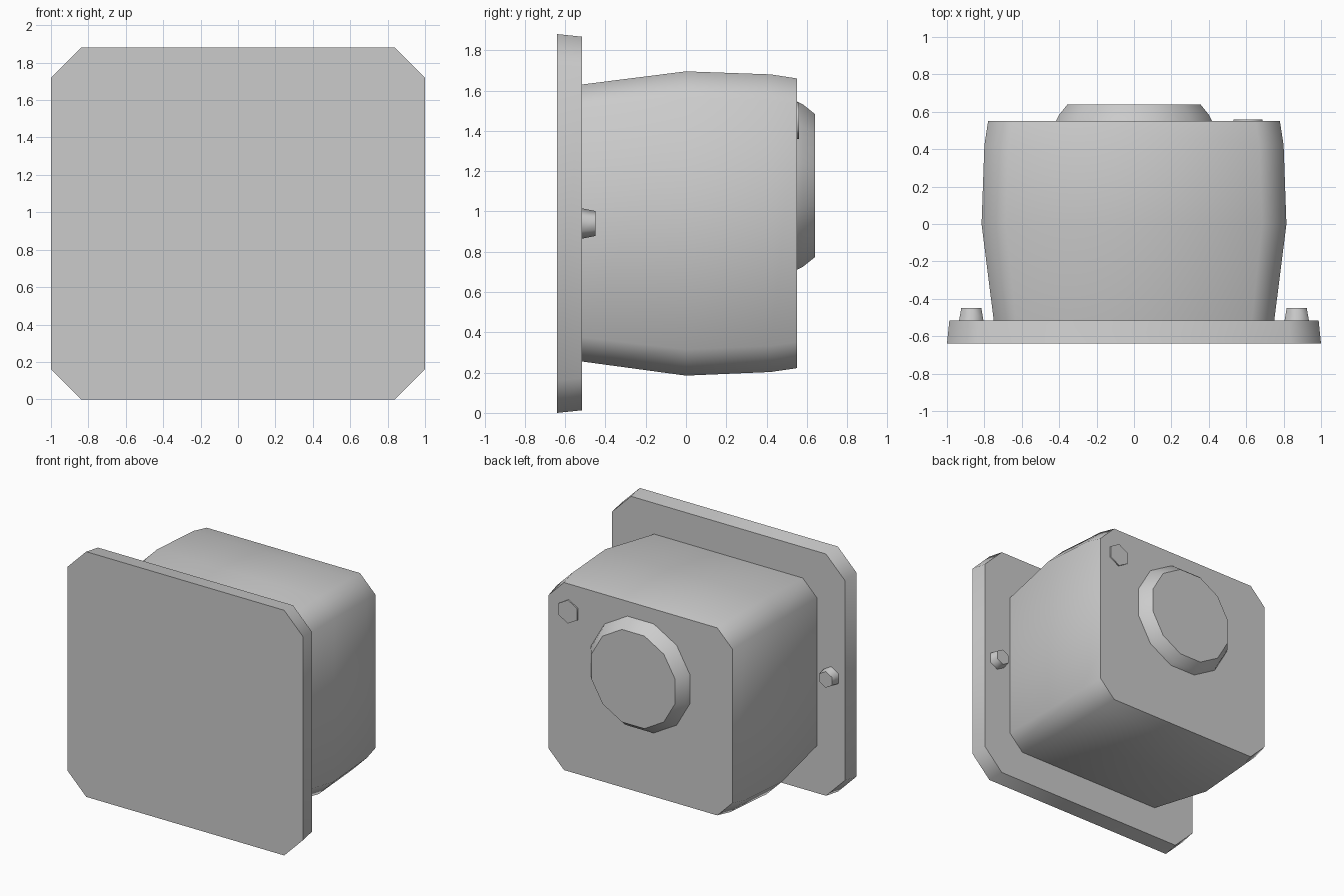
import bpy, bmesh, math

if "Cube" in bpy.data.objects:
    bpy.data.objects.remove(bpy.data.objects["Cube"])

grey = bpy.data.materials.new("plain_grey")
grey.diffuse_color = (0.6, 0.6, 0.6, 1)
grey.use_nodes = True
grey.node_tree.nodes["Principled BSDF"].inputs["Base Color"].default_value = grey.diffuse_color


def chamfered(y, hx, z0, z1, c):
    """Rectangle with cut corners, lying in the XZ plane."""
    return [(-hx + c, y, z0), (hx - c, y, z0), (hx, y, z0 + c), (hx, y, z1 - c),
            (hx - c, y, z1), (-hx + c, y, z1), (-hx, y, z1 - c), (-hx, y, z0 + c)]


def polygon(y, cx, cz, r, n, turn):
    """Regular polygon in the XZ plane."""
    return [(cx + r * math.cos(turn + 2 * math.pi * i / n), y,
             cz + r * math.sin(turn + 2 * math.pi * i / n)) for i in range(n)]


def loft(name, rings, angle):
    """Skin rings along y, cap both ends, smooth below the given angle."""
    bm = bmesh.new()
    vs = [[bm.verts.new(p) for p in ring] for ring in rings]
    n = len(vs[0])
    for a, b in zip(vs, vs[1:]):
        for i in range(n):
            j = (i + 1) % n
            bm.faces.new((a[i], a[j], b[j], b[i]))
    bm.faces.new(vs[0])
    bm.faces.new(vs[-1])
    bmesh.ops.recalc_face_normals(bm, faces=bm.faces)
    me = bpy.data.meshes.new(name)
    bm.to_mesh(me)
    bm.free()
    me.materials.append(grey)
    ob = bpy.data.objects.new(name, me)
    bpy.context.collection.objects.link(ob)
    bpy.ops.object.select_all(action='DESELECT')
    ob.select_set(True)
    bpy.context.view_layer.objects.active = ob
    bpy.ops.object.shade_smooth_by_angle(angle=math.radians(angle))
    return ob


# Front plate
loft("front_plate", [chamfered(-0.64, 1.0, 0.0, 1.88, 0.16),
                     chamfered(-0.515, 0.987, 0.013, 1.867, 0.16)], 50)

# Bulging housing
loft("housing", [chamfered(-0.515, 0.75, 0.255, 1.63, 0.12),
                 chamfered(0.0, 0.815, 0.185, 1.695, 0.13),
                 chamfered(0.42, 0.80, 0.203, 1.68, 0.13),
                 chamfered(0.55, 0.78, 0.222, 1.66, 0.13)], 50)

# Round rear cap, twelve sided with flats facing sideways and up
k = 1 / math.cos(math.pi / 12)
loft("rear_cap", [polygon(y, 0, 1.128, r * k, 12, math.pi / 12)
                  for y, r in ((0.55, 0.418), (0.58, 0.403), (0.64, 0.355))], 50)

# Small rear button
loft("rear_button", [polygon(y, 0.61, 1.45, 0.09, 6, math.pi / 2)
                     for y in (0.55, 0.56)], 65)

# Side pegs on the plate
for side, label in ((-1, "left"), (1, "right")):
    loft(label + "_peg", [polygon(y, side * 0.87, 0.94, r, 6, math.pi / 2)
                          for y, r in ((-0.515, 0.075), (-0.45, 0.062))], 65)
